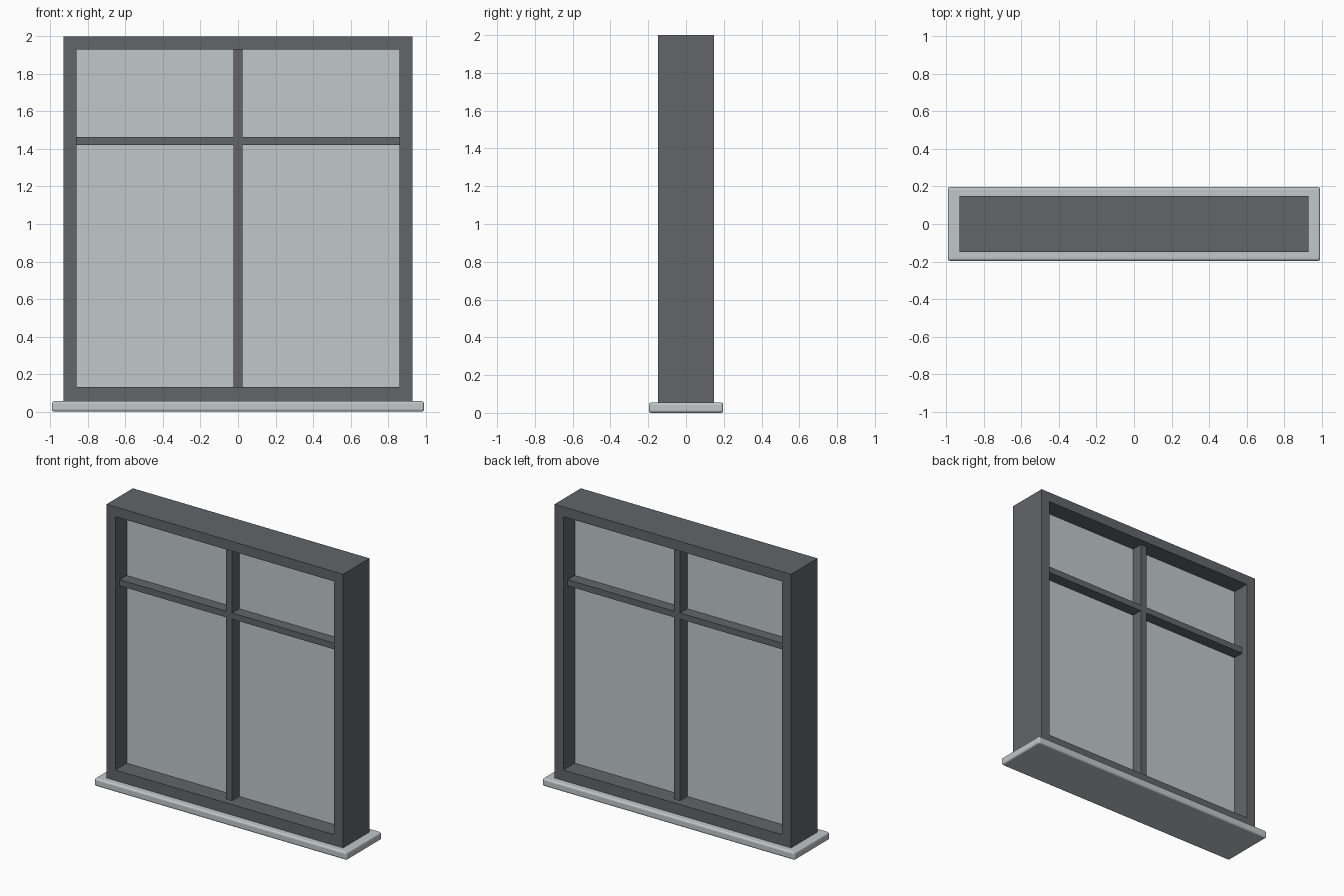
import bpy, bmesh

if "Cube" in bpy.data.objects:
    bpy.data.objects.remove(bpy.data.objects["Cube"])


def material(name, rgb):
    m = bpy.data.materials.new(name)
    m.diffuse_color = (*rgb, 1)
    m.use_nodes = True
    m.node_tree.nodes["Principled BSDF"].inputs["Base Color"].default_value = m.diffuse_color
    return m


DARK = material("dark grey frame", (0.122, 0.130, 0.144))
PALE = material("pale grey", (0.533, 0.578, 0.584))


def add_object(name, bm, mat):
    bmesh.ops.recalc_face_normals(bm, faces=bm.faces)
    me = bpy.data.meshes.new(name)
    bm.to_mesh(me)
    bm.free()
    me.materials.append(mat)
    ob = bpy.data.objects.new(name, me)
    bpy.context.collection.objects.link(ob)
    return ob


def box(name, x, y, z, mat):
    """Box from (min, max) ranges on each axis."""
    bm = bmesh.new()
    bmesh.ops.create_cube(bm, size=1)
    for v in bm.verts:
        v.co = [r[0] if c < 0 else r[1] for c, r in zip(v.co, (x, y, z))]
    return add_object(name, bm, mat)


# Main dimensions
SILL_X, SILL_Y, SILL_TOP = 0.993, 0.197, 0.055
OUT_X, DEPTH, TOP, RIM = 0.93, 0.148, 2.0, 0.07
IN_X, IN_BOT, IN_TOP = OUT_X - RIM, SILL_TOP + RIM + 0.005, TOP - RIM
BAR, BAR_Y, GLASS_Y = 0.024, 0.1, 0.02
RAIL = (1.42, 1.464)

# Sill with softly rounded edges
sill = box("sill", (-SILL_X, SILL_X), (-SILL_Y, SILL_Y), (0, SILL_TOP), PALE)
bevel = sill.modifiers.new("round_edges", "BEVEL")
bevel.width = 0.013
bevel.segments = 3

# Outer frame: rectangular ring extruded through its depth
bm = bmesh.new()


def ring(x, z0, z1, y):
    return [bm.verts.new((px, y, pz))
            for px, pz in ((-x, z0), (x, z0), (x, z1), (-x, z1))]


loops = [ring(OUT_X, SILL_TOP, TOP, -DEPTH), ring(IN_X, IN_BOT, IN_TOP, -DEPTH),
         ring(IN_X, IN_BOT, IN_TOP, DEPTH), ring(OUT_X, SILL_TOP, TOP, DEPTH)]
for i in range(4):
    a, b = loops[i], loops[(i + 1) % 4]
    for k in range(4):
        n = (k + 1) % 4
        bm.faces.new((a[k], a[n], b[n], b[k]))
add_object("outer_frame", bm, DARK)

# Vertical mullion and the two halves of the cross rail
box("mullion", (-BAR, BAR), (-BAR_Y, BAR_Y), (IN_BOT, IN_TOP), DARK)
for side, x in (("left", (-IN_X, -BAR)), ("right", (BAR, IN_X))):
    box(f"cross_rail_{side}", x, (-BAR_Y, BAR_Y), RAIL, DARK)
    # Upper and lower glass panes
    for level, z in (("lower", (IN_BOT, RAIL[0])), ("upper", (RAIL[1], IN_TOP))):
        box(f"{level}_{side}_glass", x, (-GLASS_Y, GLASS_Y), z, PALE)
